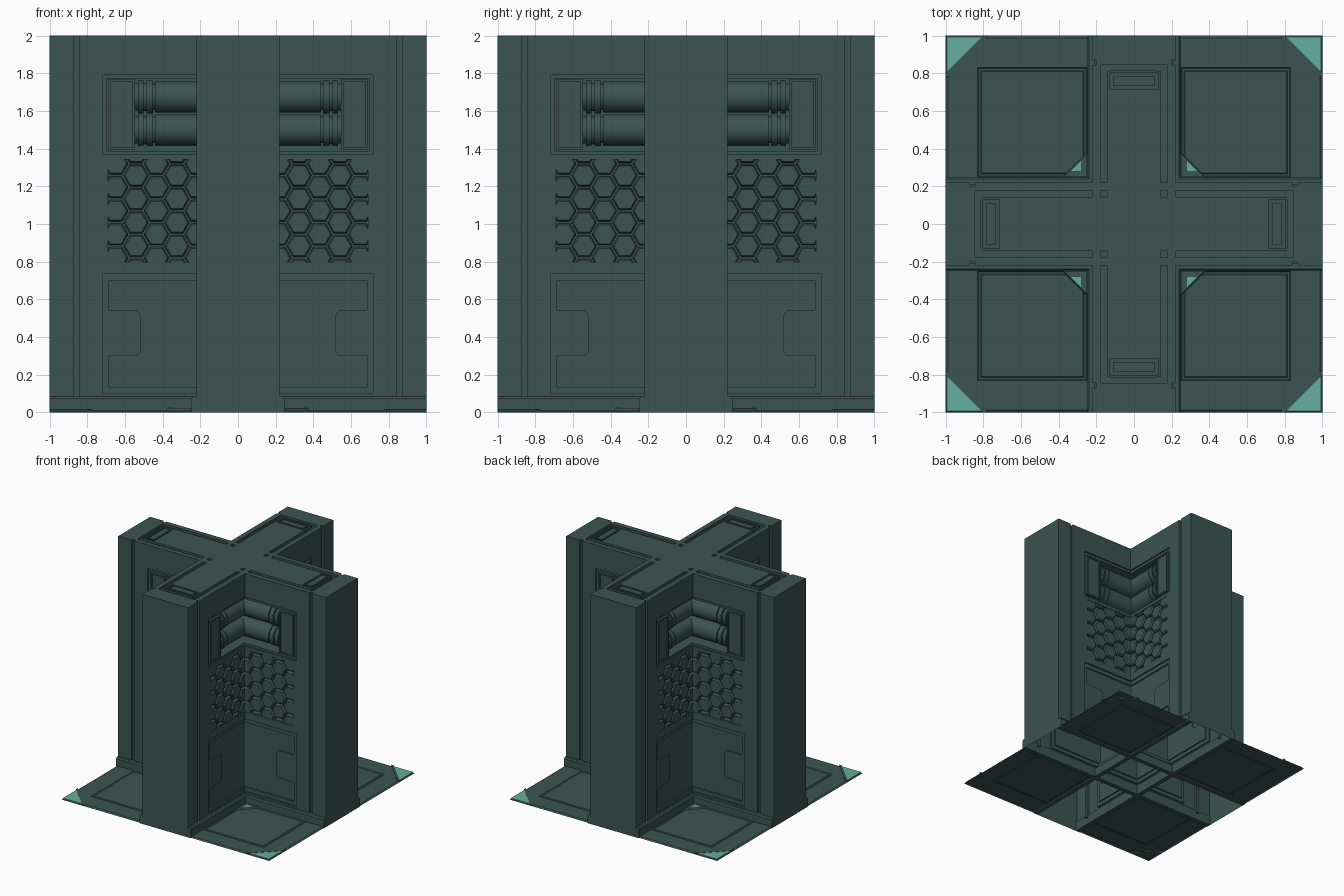
import bpy, bmesh, math
from mathutils import Vector

if "Cube" in bpy.data.objects:
    bpy.data.objects.remove(bpy.data.objects["Cube"])


def material(name, rgb):
    m = bpy.data.materials.new(name)
    m.diffuse_color = (*rgb, 1)
    m.use_nodes = True
    m.node_tree.nodes["Principled BSDF"].inputs["Base Color"].default_value = m.diffuse_color
    return m


DARK = material("dark green metal", (0.043, 0.090, 0.080))
TEAL = material("teal marking", (0.125, 0.43, 0.345))
W = 0.22  # half thickness of a wall


def make(name, bm, mat=DARK, smooth=False):
    bmesh.ops.recalc_face_normals(bm, faces=bm.faces)
    me = bpy.data.meshes.new(name)
    bm.to_mesh(me)
    bm.free()
    me.materials.append(mat)
    if smooth:
        me.polygons.foreach_set("use_smooth", [True] * len(me.polygons))
        me.set_sharp_from_angle(angle=math.radians(35))
    ob = bpy.data.objects.new(name, me)
    bpy.context.collection.objects.link(ob)
    return ob


def loft(bm, rings, caps=(True, True)):
    vs = [[bm.verts.new(p) for p in r] for r in rings]
    n = len(vs[0])
    for a, b in zip(vs, vs[1:]):
        for i in range(n):
            bm.faces.new((a[i], a[(i + 1) % n], b[(i + 1) % n], b[i]))
    if caps[0]:
        bm.faces.new(vs[0])
    if caps[1]:
        bm.faces.new(vs[-1])


def rect(x0, x1, z0, z1):
    return [(x0, z0), (x1, z0), (x1, z1), (x0, z1)]


def on_side(pts, depth, s):
    """Outline in (x, z) placed at a depth below the wall face; s=1 front, -1 back."""
    return [(x * s, -(W - depth) * s, z) for x, z in pts]


def at_z(pts, z):
    return [(x, y, z) for x, y in pts]


# ---- wall body with its recesses cut
bm = bmesh.new()
loft(bm, [at_z(rect(-1, 1, -W, W), 0), at_z(rect(-1, 1, -W, W), 2)])
body = make("wall_body", bm)

half = [(0.685, 0.30), (0.535, 0.30), (0.515, 0.325), (0.515, 0.515), (0.535, 0.54), (0.685, 0.54)]
door = ([(0.685, 0.135)] + half + [(0.685, 0.70), (-0.685, 0.70)]
        + [(-x, z) for x, z in reversed(half)] + [(-0.685, 0.135)])
recesses = [
    (rect(0.845, 0.87, 0.06, 2.1), 0.02),
    (rect(-0.87, -0.845, 0.06, 2.1), 0.02),
    (rect(-0.717, 0.717, 1.37, 1.795), 0.012),
    (rect(-0.695, 0.695, 1.388, 1.772), 0.12),
    (rect(-0.69, 0.69, 0.797, 1.342), 0.03),
    (rect(-0.717, 0.717, 0.102, 0.735), 0.012),
    (door, 0.024),
]
cutters = []


def cut(bm):
    c = make("cutter", bm)
    c.hide_render = True
    m = body.modifiers.new("cut", 'BOOLEAN')
    m.operation, m.solver, m.object = 'DIFFERENCE', 'EXACT', c
    cutters.append(c)


for s in (1, -1):
    for pts, d in recesses:
        bm = bmesh.new()
        loft(bm, [on_side(pts, -0.1, s), on_side(pts, d, s)])
        cut(bm)
bm = bmesh.new()
top = rect(-0.845, 0.845, -0.177, 0.177)
loft(bm, [at_z(top, 1.98), at_z(top, 2.1)])
cut(bm)

dg = bpy.context.evaluated_depsgraph_get()
cut_mesh = bpy.data.meshes.new_from_object(body.evaluated_get(dg))
body.modifiers.clear()
body.data = cut_mesh
for c in cutters:
    bpy.data.objects.remove(c)
# the wall is hollow and open underneath
bm = bmesh.new()
bm.from_mesh(body.data)
low = [f for f in bm.faces if all(v.co.z < 1e-4 for v in f.verts)]
bmesh.ops.delete(bm, geom=low, context='FACES')
bm.to_mesh(body.data)
bm.free()
parts = [body]

# ---- top inserts, leaving a groove all round
bm = bmesh.new()
for x0, x1, y in ((-0.81, 0.81, 0.144),):
    loft(bm, [at_z(rect(-0.715, 0.715, -y, y), 1.98), at_z(rect(-0.715, 0.715, -y, y), 2)], (False, True))
for s in (1, -1):
    # end frame: two side strips, an end strip and a raised block
    for r in (rect(0.715, 0.81, 0.128, 0.144), rect(0.715, 0.81, -0.144, -0.128),
              rect(0.803, 0.815, -0.128, 0.128), rect(0.732, 0.785, -0.108, 0.108)):
        r = [(x * s, y * s) for x, y in r]
        loft(bm, [at_z(r, 1.98), at_z(r, 2)], (False, True))
parts.append(make("top_inserts", bm))

# ---- skirting along both sides
bm = bmesh.new()
for s in (1, -1):
    prof = [(W - 0.01, 0.0), (0.248, 0.0), (0.248, 0.074), (0.24, 0.085), (W - 0.01, 0.085)]
    loft(bm, [[(x, -y * s, z) for y, z in prof] for x in (-1, 1)])
parts.append(make("skirting", bm))

# ---- pipes
bm = bmesh.new()
prof = [(0.44, 0.082), (0.44, 0.07), (0.45, 0.07), (0.45, 0.087), (0.487, 0.087), (0.487, 0.074),
        (0.502, 0.074), (0.502, 0.087), (0.53, 0.087), (0.53, 0.072), (0.56, 0.072)]
prof = [(-x, r) for x, r in reversed(prof)] + prof
N = 28
for s in (1, -1):
    for zc in (1.675, 1.50):
        loft(bm, [[(x, -0.13 * s + r * math.cos(2 * math.pi * i / N), zc + r * math.sin(2 * math.pi * i / N))
                   for i in range(N)] for x, r in prof])
parts.append(make("pipes", bm, smooth=True))

# ---- pipe end brackets with a sunken face
bm = bmesh.new()
for s in (1, -1):
    for e in (1, -1):
        r0 = [(x * e, z) for x, z in rect(0.548, 0.69, 1.394, 1.766)]
        r1 = [(x * e, z) for x, z in rect(0.560, 0.678, 1.406, 1.754)]
        loft(bm, [on_side(r0, 0.12, s), on_side(r0, 0.0, s), on_side(r1, 0.0, s), on_side(r1, 0.010, s)],
             (False, True))
parts.append(make("pipe_brackets", bm))

# ---- hexagon tiles clipped to their recess
bm = bmesh.new()
PITCH = 0.125
COL = PITCH * math.sqrt(3) / 2


def hexagon(x, z, r):
    return [(x + r * math.cos(math.pi / 3 * k), z + r * math.sin(math.pi / 3 * k)) for k in range(6)]


R = PITCH / math.sqrt(3)
for s in (1, -1):
    for i in range(-7, 8):
        for j in range(-3, 4):
            cx, cz = i * COL, 1.07 + (j + 0.5 * (i % 2)) * PITCH
            loft(bm, [on_side(hexagon(cx, cz, R * 0.92), 0.03, s),
                      on_side(hexagon(cx, cz, R * 0.90), 0.012, s),
                      on_side(hexagon(cx, cz, R * 0.80), 0.004, s)], (False, True))
for co, no in (((0.69, 0, 0), (1, 0, 0)), ((-0.69, 0, 0), (-1, 0, 0)),
               ((0, 0, 1.342), (0, 0, 1)), ((0, 0, 0.797), (0, 0, -1))):
    bmesh.ops.bisect_plane(bm, geom=bm.verts[:] + bm.edges[:] + bm.faces[:], plane_co=Vector(co),
                           plane_no=Vector(no), clear_outer=True)
parts.append(make("hexagon_tiles", bm))

# ---- second wall crosses the first
for p in parts:
    q = bpy.data.objects.new("cross_" + p.name, p.data)
    q.rotation_euler.z = math.pi / 2
    bpy.context.collection.objects.link(q)


# ---- floor quarters with sunken panel and corner markings
def tri(c, leg, d):
    return [(c, c), (c + d * leg, c), (c, c + d * leg)]


def floor_quarter(k):
    def sq(a, b, z):
        return at_z(rect(a, b, a, b), z)
    obs = []
    bm = bmesh.new()
    loft(bm, [sq(0.235, 1.0, 0.004), sq(0.236, 0.988, 0.013), sq(0.25, 0.832, 0.013), sq(0.256, 0.826, 0.007),
              sq(0.266, 0.815, 0.007), sq(0.27, 0.81, 0.011)], (False, True))
    obs.append(make("floor_panel", bm))
    # raised strips framing the corner markings
    bm = bmesh.new()
    strip = [(1.0, 0.80), (1.0, 0.775), (0.775, 1.0), (0.80, 1.0)]
    loft(bm, [at_z(strip, 0.012), at_z(strip, 0.018)], (False, True))
    inner = tri(0.25, 0.13, 1)
    loft(bm, [at_z(inner, 0.01), at_z(tri(0.25, 0.122, 1), 0.022)], (False, True))
    obs.append(make("floor_corner_frames", bm))
    bm = bmesh.new()
    loft(bm, [at_z(tri(0.992, 0.184, -1), 0.010), at_z(tri(0.992, 0.184, -1), 0.016)], (False, True))
    loft(bm, [at_z(tri(0.281, 0.055, 1), 0.020), at_z(tri(0.281, 0.055, 1), 0.024)], (False, True))
    obs.append(make("floor_corner_markings", bm, TEAL))
    for o in obs:
        o.rotation_euler.z = k * math.pi / 2


for k in range(4):
    floor_quarter(k)
